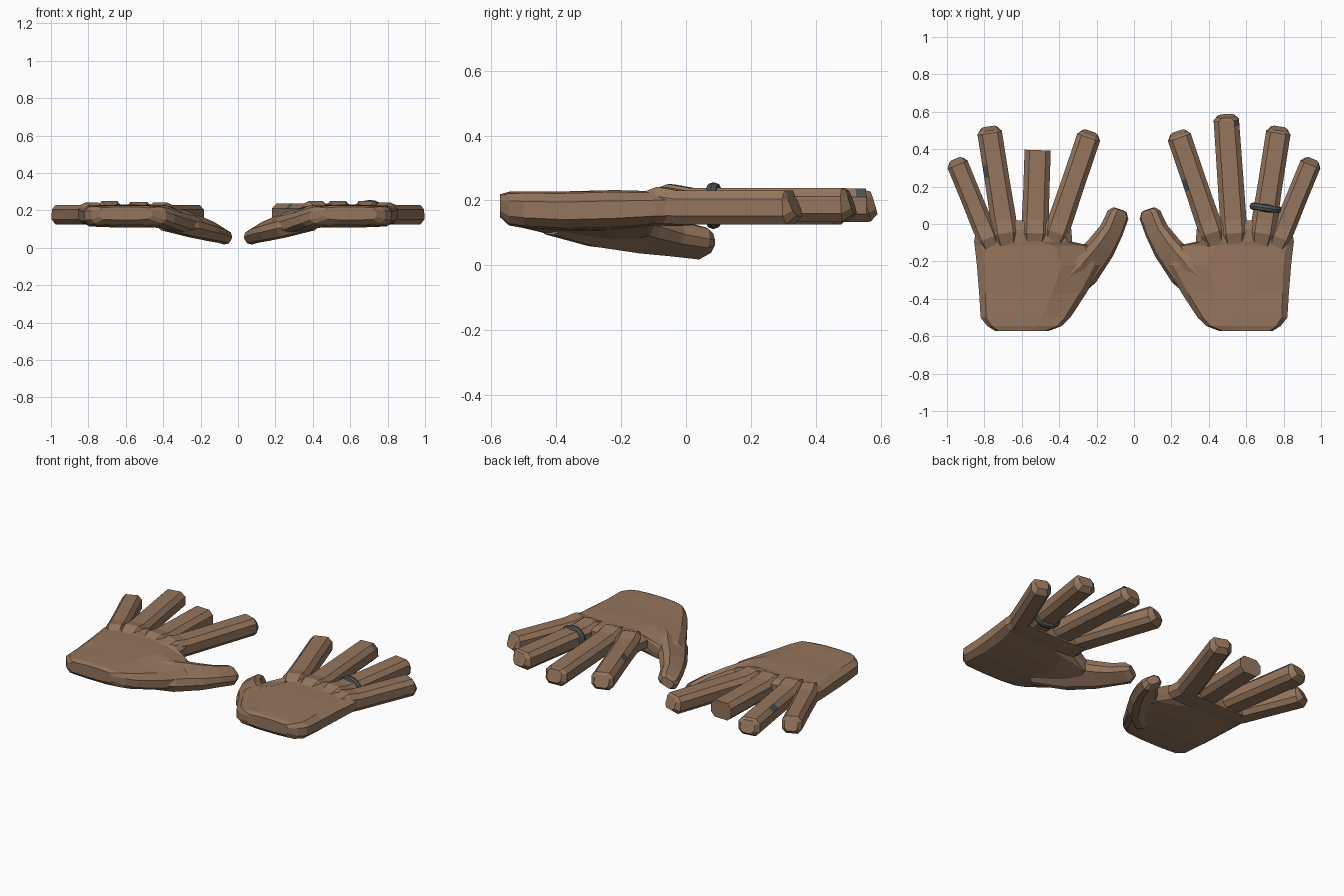
import bpy, bmesh, math
from mathutils import Vector, Matrix

cube = bpy.data.objects.get("Cube")
if cube:
    bpy.data.objects.remove(cube)


def material(name, rgb):
    m = bpy.data.materials.new(name)
    m.use_nodes = True
    m.diffuse_color = (*rgb, 1)
    m.node_tree.nodes["Principled BSDF"].inputs["Base Color"].default_value = (*rgb, 1)
    return m


SKIN = material("brown skin", (0.30, 0.18, 0.11))
METAL = material("dark grey metal", (0.075, 0.09, 0.09))

# Eight-sided finger section; column 0 is the upper chamfer on the +x side
OCTAGON = [(0.62, 1), (1, 0.5), (1, -0.5), (0.62, -1),
           (-0.62, -1), (-1, -0.5), (-1, 0.5), (-0.62, 1)]


def skin_rings(name, rings, paint=None):
    """Bridge successive rings of points, cap both ends, paint one face."""
    bm = bmesh.new()
    rows = [[bm.verts.new(p) for p in ring] for ring in rings]
    n = len(rows[0])
    for i in range(len(rows) - 1):
        for j in range(n):
            k = (j + 1) % n
            f = bm.faces.new((rows[i][j], rows[i][k], rows[i + 1][k], rows[i + 1][j]))
            f.material_index = int((i, j) == paint)
    bm.faces.new(rows[0])
    bm.faces.new(rows[-1])
    bmesh.ops.recalc_face_normals(bm, faces=bm.faces)
    mesh = bpy.data.meshes.new(name)
    bm.to_mesh(mesh)
    bm.free()
    mesh.materials.append(SKIN)
    mesh.materials.append(METAL)
    ob = bpy.data.objects.new(name, mesh)
    bpy.context.collection.objects.link(ob)
    return ob


def limb(name, stations, side, roll=0, paint=None):
    """Loft octagons along a path of (x, y, z, half width, half height)."""
    centres = [Vector(s[:3]) for s in stations]
    rings = []
    for i, s in enumerate(stations):
        d = (centres[min(i + 1, len(centres) - 1)] - centres[max(i - 1, 0)]).normalized()
        across = d.cross(Vector((0, 0, 1))).normalized()
        across = Matrix.Rotation(roll, 3, d) @ across
        up = across.cross(d)
        ring = [centres[i] + across * u * s[3] + up * v * s[4] for u, v in OCTAGON]
        rings.append([(p.x * side, p.y, p.z) for p in ring])
    return skin_rings(name, rings, paint)


def finger(name, side, base, tip, z, half, patch=None, column=0, stump=False):
    """Finger with a raised knuckle; patch is a painted span along its length."""
    a, b = Vector((*base, z)), Vector((*tip, z))
    d = (b - a).normalized()
    h = 0.052
    end = 1 if stump else 0.955
    span = patch or (0.4, 0.6)
    stations = [(*(a - d * 0.11), half * 0.85, h * 0.8),
                (*(a - d * 0.05 + Vector((0, 0, 0.008))), half * 1.02, h * 1.08),
                (*(a + d * 0.02), half * 1.04, h)]
    for t in (*span, end):
        if t <= end - 0.02 or t == end:
            stations.append((*a.lerp(b, t), half, h))
    if not stump:
        stations.append((*(b + Vector((0, 0, 0.008))), half * 0.66, h * 0.7))
    limb(name, stations, side, paint=(3, column) if patch else None)


def palm(name, side):
    """Flattened palm lofted from wrist to knuckles, sagging to the thumb."""
    # y, thumb edge, outer edge, half height, lift
    rows = [(-0.573, 0.46, 0.74, 0.035, 0.012),
            (-0.545, 0.385, 0.785, 0.052, 0.003),
            (-0.50, 0.34, 0.82, 0.056, 0),
            (-0.37, 0.255, 0.828, 0.06, -0.004),
            (-0.22, 0.17, 0.84, 0.06, 0),
            (-0.115, 0.235, 0.852, 0.054, 0.003),
            (-0.095, 0.33, 0.855, 0.054, 0.005),
            (-0.03, 0.335, 0.845, 0.056, 0.005),
            (0.02, 0.345, 0.81, 0.048, 0)]
    upper = [(0, 0.4), (0.06, 0.85), (0.32, 1), (0.65, 1), (0.94, 0.9), (1, 0.45)]
    section = upper + [(t, -s) for t, s in reversed(upper)]
    rings = []
    for y, x0, x1, h, lift in rows:
        ring = []
        for t, s in section:
            x = x0 + (x1 - x0) * t
            z = 0.172 + lift - 0.3 * max(0, 0.4 - x) * (y < -0.1) + s * h
            ring.append((x * side, y, z))
        rings.append(ring)
    skin_rings(name, rings)


def thumb(name, side):
    path = [(0.42, -0.38, 0.16, 0.09, 0.045), (0.27, -0.245, 0.128, 0.095, 0.05),
            (0.175, -0.125, 0.1, 0.077, 0.046), (0.12, -0.035, 0.083, 0.062, 0.042),
            (0.085, 0.05, 0.068, 0.058, 0.037), (0.075, 0.077, 0.07, 0.036, 0.024)]
    limb(name, path, side, roll=-math.radians(30))


# Both hands, the left on +x
for side, label in ((1, "left"), (-1, "right")):
    left = side == 1
    palm(label + "_palm", side)
    thumb(label + "_thumb", side)
    finger(label + "_index_finger", side, (0.40, 0), (0.235, 0.485),
           0.185 if left else 0.178, 0.064, (0.4, 0.52) if left else None, 6)
    if left:
        finger("left_middle_finger", side, (0.532, 0), (0.492, 0.577), 0.185, 0.068,
               (0.9, 0.955), 0)
    else:
        finger("right_middle_finger", side, (0.528, 0), (0.515, 0.395), 0.182, 0.07,
               stump=True)
    finger(label + "_ring_finger", side, (0.695, 0), (0.775, 0.51), 0.186, 0.066,
           None if left else (0.5, 0.63), 0)
    finger(label + "_little_finger", side, (0.80, -0.03), (0.95, 0.335), 0.178, 0.057)

# Band worn on the left ring finger
bpy.ops.mesh.primitive_torus_add(major_segments=20, minor_segments=8, major_radius=0.067,
                                 minor_radius=0.021, location=(0.705, 0.085, 0.184),
                                 rotation=(math.pi / 2, 0, -0.15))
band = bpy.context.object
band.name = "finger_band"
band.scale = (1, 0.82, 1)
band.data.materials.append(METAL)
bpy.ops.object.shade_smooth_by_angle()
